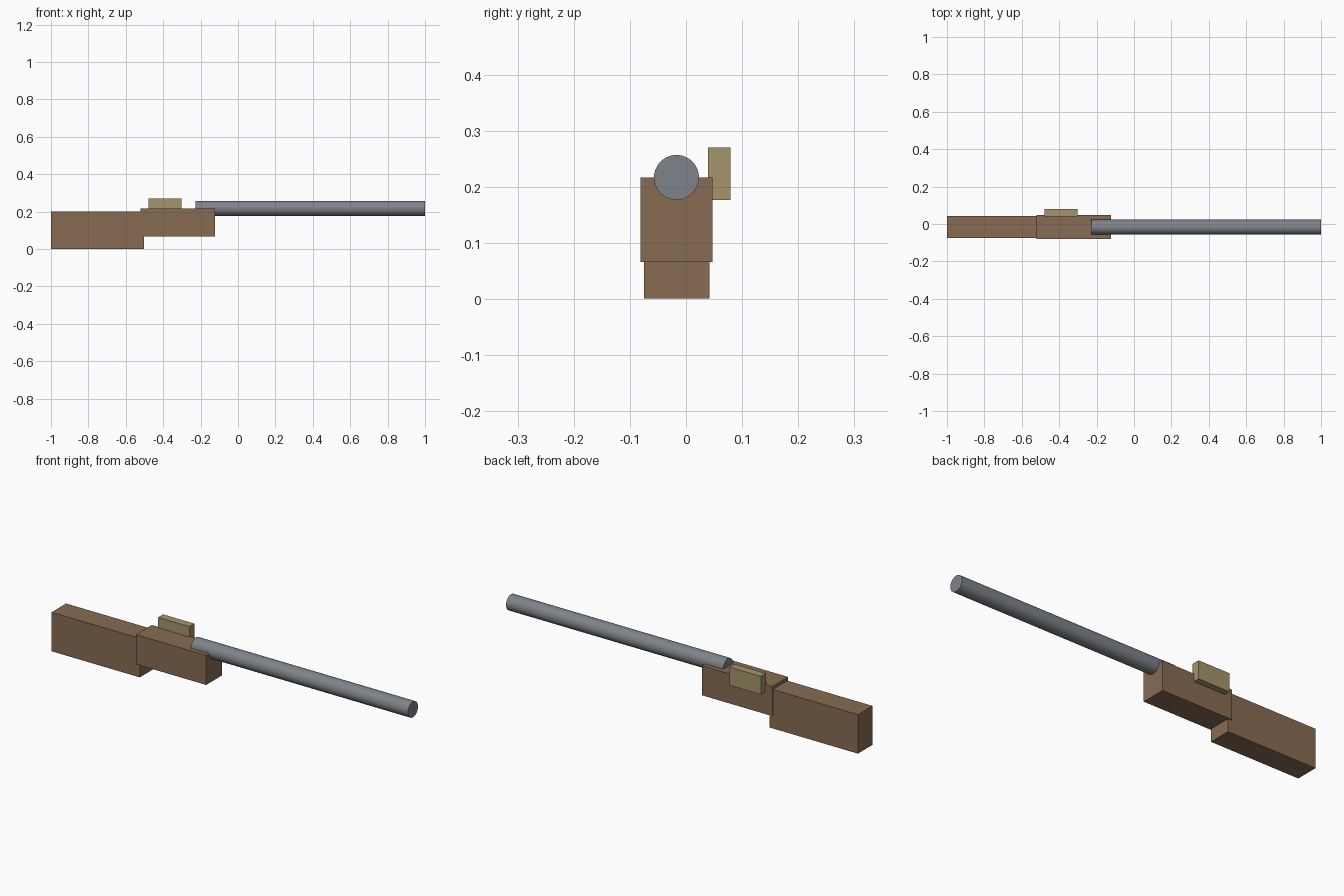
import bpy
import math

cube = bpy.data.objects.get("Cube")
if cube:
    bpy.data.objects.remove(cube, do_unlink=True)


def make_material(name, rgb):
    mat = bpy.data.materials.new(name)
    mat.use_nodes = True
    colour = (*rgb, 1.0)
    mat.diffuse_color = colour
    mat.node_tree.nodes["Principled BSDF"].inputs["Base Color"].default_value = colour
    return mat


wood = make_material("brown_wood", (0.245, 0.15, 0.085))
steel = make_material("grey_steel", (0.21, 0.23, 0.255))
brass = make_material("tan_brass", (0.38, 0.30, 0.15))


def finish(name, mat):
    obj = bpy.context.object
    obj.name = obj.data.name = name
    obj.data.materials.append(mat)
    return obj


def box(name, x, y, z, mat):
    """Box spanning the given (min, max) range on each axis."""
    spans = (x, y, z)
    bpy.ops.mesh.primitive_cube_add(size=1, location=[(a + b) / 2 for a, b in spans])
    obj = finish(name, mat)
    obj.scale = [b - a for a, b in spans]
    bpy.ops.object.transform_apply(location=False, rotation=False, scale=True)
    return obj


# Wooden body
box("rear_stock", (-1.0, -0.502), (-0.075, 0.042), (0.001, 0.2), wood)
box("receiver", (-0.52, -0.123), (-0.081, 0.047), (0.066, 0.217), wood)

# Plate standing on the back side of the receiver
box("side_plate", (-0.478, -0.302), (0.039, 0.079), (0.177, 0.27), brass)

# Round barrel, half sunk into the receiver
barrel_start, barrel_end = -0.226, 1.0
bpy.ops.mesh.primitive_cylinder_add(
    vertices=48, radius=0.04, depth=barrel_end - barrel_start,
    location=((barrel_start + barrel_end) / 2, -0.017, 0.217),
    rotation=(0, math.pi / 2, 0))
finish("barrel", steel)
bpy.ops.object.shade_smooth_by_angle(angle=math.radians(30))
